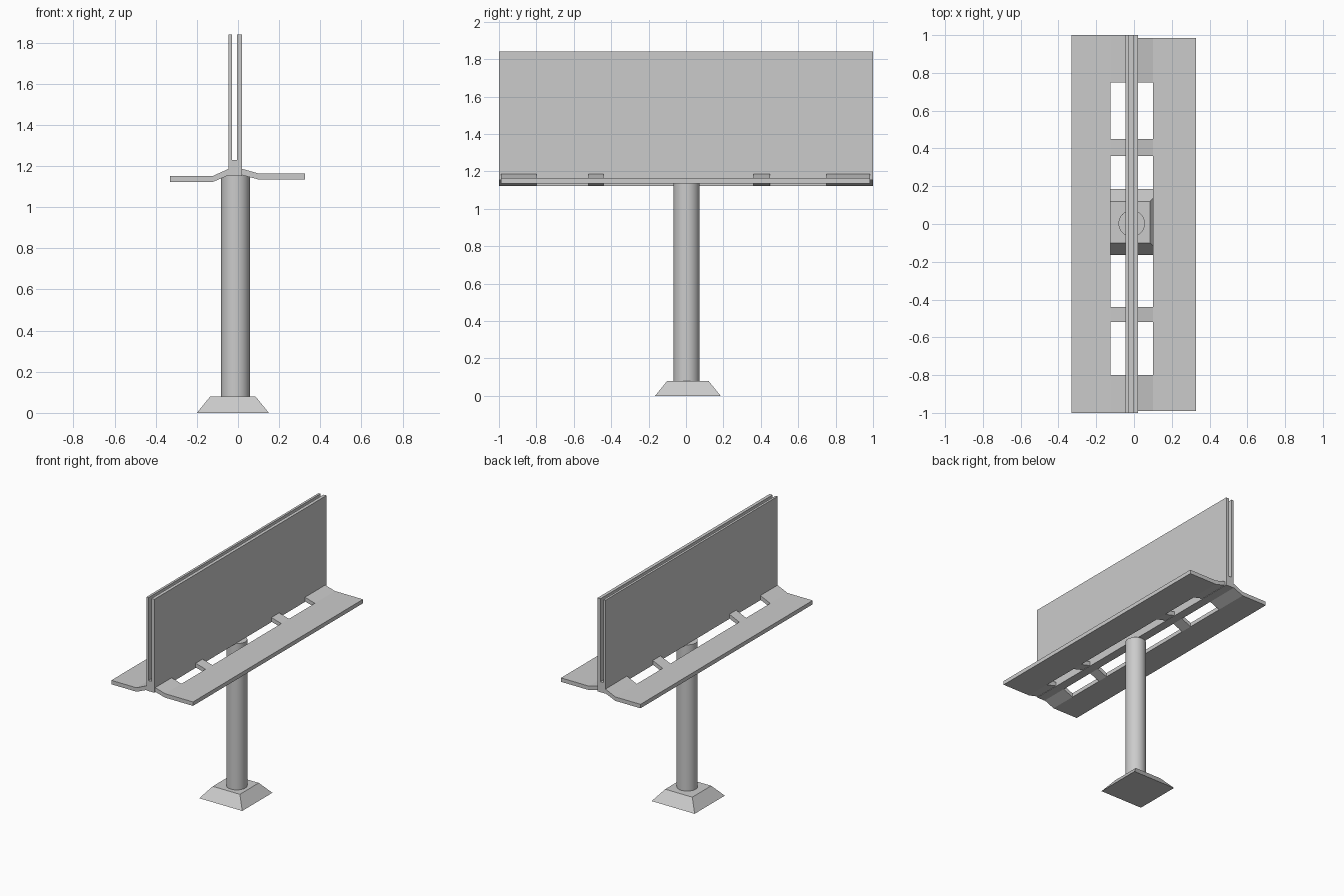
import bpy, bmesh, math

cube = bpy.data.objects.get("Cube")
if cube:
    bpy.data.objects.remove(cube, do_unlink=True)

# Single painted-metal colour
grey = bpy.data.materials.new("light_grey")
grey.use_nodes = True
grey.diffuse_color = (0.6, 0.6, 0.6, 1)
grey.node_tree.nodes["Principled BSDF"].inputs["Base Color"].default_value = grey.diffuse_color


def add_object(name, bm):
    bmesh.ops.recalc_face_normals(bm, faces=bm.faces)
    mesh = bpy.data.meshes.new(name)
    bm.to_mesh(mesh)
    bm.free()
    mesh.materials.append(grey)
    obj = bpy.data.objects.new(name, mesh)
    bpy.context.collection.objects.link(obj)
    return obj


def extrude_y(name, profile, spans):
    """Extrude an x-z profile along y, once for each (start, end) span."""
    bm = bmesh.new()
    for y0, y1 in spans:
        face = bm.faces.new([bm.verts.new((x, y0, z)) for x, z in profile])
        moved = bmesh.ops.extrude_face_region(bm, geom=[face], use_keep_orig=True)["geom"]
        verts = [v for v in moved if isinstance(v, bmesh.types.BMVert)]
        bmesh.ops.translate(bm, verts=verts, vec=(0, y1 - y0, 0))
    return add_object(name, bm)


# Concrete footing: tapered square block
bm = bmesh.new()
bmesh.ops.create_cube(bm, size=1)
for v in bm.verts:
    half_x, half_y = (0.11, 0.11) if v.co.z > 0 else (0.175, 0.175)
    v.co = (-0.025 + math.copysign(half_x, v.co.x),
            0.01 + math.copysign(half_y, v.co.y),
            0.08 if v.co.z > 0 else 0)
add_object("footing", bm)

# Round post
bpy.ops.mesh.primitive_cylinder_add(vertices=32, radius=0.07, depth=1.075,
                                    location=(-0.012, 0.003, 0.6175))
post = bpy.context.object
post.name = "post"
post.data.materials.append(grey)
bpy.ops.object.shade_smooth_by_angle(angle=math.radians(30))

# Two back-to-back sign panels joined by a solid lower rail
left, right, bottom, top, slot = -0.045, 0.02, 1.153, 1.84, 1.23
extrude_y("sign_panels", [
    (left, bottom), (right, bottom), (right, top), (-0.004, top),
    (-0.004, slot), (-0.028, slot), (-0.028, top), (left, top)], [(-1, 1)])

# Walkways: a flat deck on each side, carried by sloping arms
arm_spans = [(-0.52, -0.44), (0.36, 0.45)]
for side, inner, bend, outer, low, y0, y1 in (
        ("right", left, -0.125, -0.33, 1.122, -1, 1),
        ("left", right, 0.1, 0.327, 1.135, -0.99, 0.985)):
    high = low + 0.029
    extrude_y(side + "_walkway",
              [(bend, low), (outer, low), (outer, high), (bend, high)], [(y0, y1)])
    extrude_y(side + "_walkway_arms",
              [(inner, bottom + 0.003), (bend, low), (bend, high), (inner, 1.187)],
              [(y0, -0.8)] + arm_spans + [(0.75, y1)])
